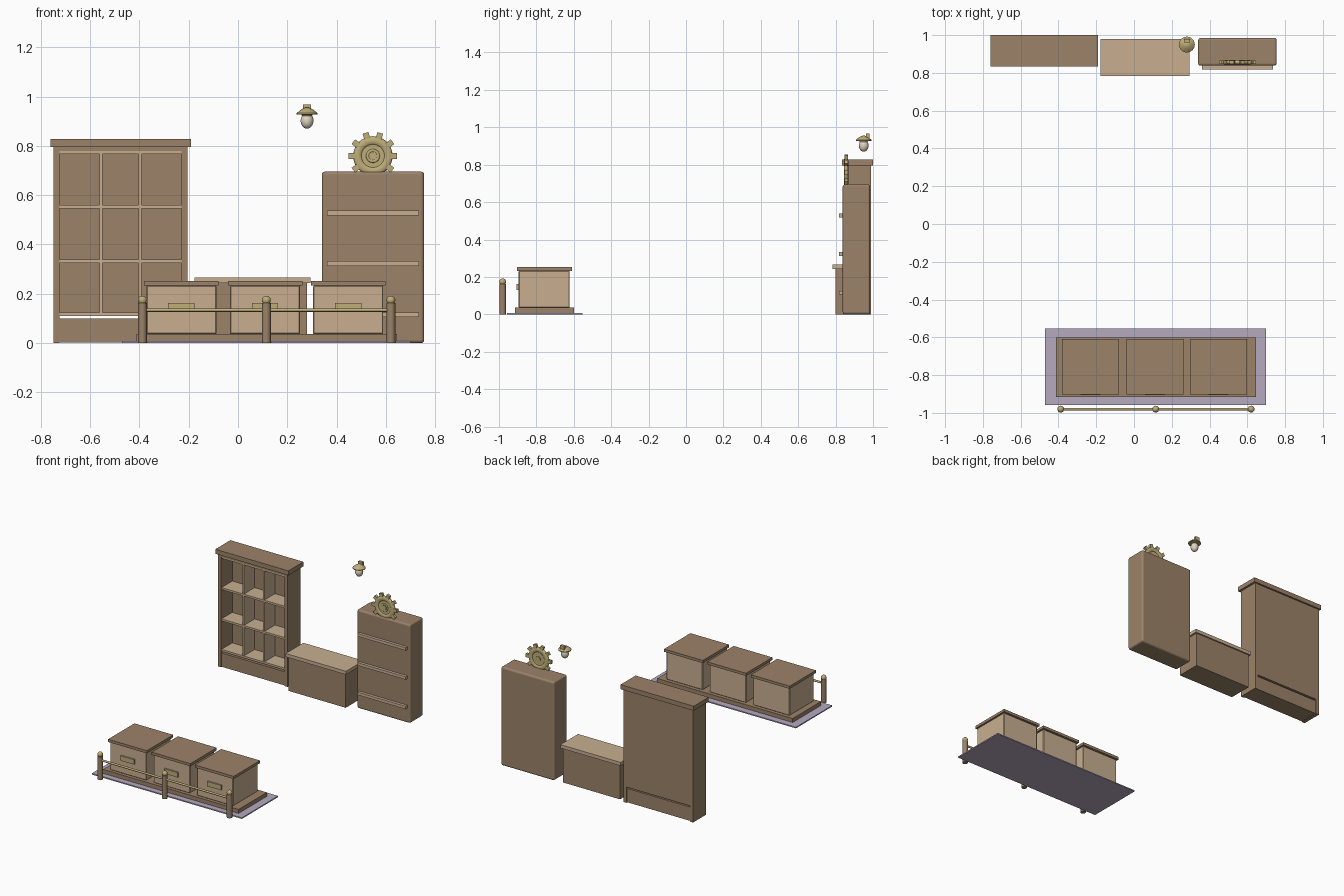
import bpy, math
from mathutils import Vector

if "Cube" in bpy.data.objects:
    bpy.data.objects.remove(bpy.data.objects["Cube"])


def material(name, rgb):
    m = bpy.data.materials.new(name)
    m.diffuse_color = (*rgb, 1)
    m.use_nodes = True
    m.node_tree.nodes["Principled BSDF"].inputs["Base Color"].default_value = m.diffuse_color
    return m


WOOD = material("dark_wood", (0.33, 0.225, 0.14))
PALE = material("pale_wood", (0.58, 0.43, 0.28))
BRASS = material("brass", (0.52, 0.42, 0.19))
CLOTH = material("rug_cloth", (0.46, 0.40, 0.52))
GLASS = material("lamp_glass", (0.75, 0.68, 0.52))


def finish(name, mat, smooth=False):
    ob = bpy.context.object
    ob.name = name
    ob.data.materials.append(mat)
    if smooth:
        bpy.ops.object.shade_smooth_by_angle(angle=math.radians(35))
    return ob


def box(name, mat, x, y, z, bevel=0, segments=1):
    """Box given by its (min, max) on each axis."""
    bpy.ops.mesh.primitive_cube_add(size=1)
    ob = finish(name, mat)
    for v in ob.data.vertices:
        v.co = Vector([r[0] if c < 0 else r[1] for c, r in zip(v.co, (x, y, z))])
    if bevel:
        m = ob.modifiers.new("bevel", 'BEVEL')
        m.width, m.segments = bevel, segments
    return ob


def rod(name, mat, a, b, r, sides=16):
    a, b = Vector(a), Vector(b)
    d = b - a
    bpy.ops.mesh.primitive_cylinder_add(vertices=sides, radius=r, depth=d.length, location=(a + b) / 2,
                                        rotation=d.to_track_quat('Z', 'Y').to_euler())
    return finish(name, mat, True)


def ball(name, mat, p, r, stretch=1):
    bpy.ops.mesh.primitive_uv_sphere_add(segments=20, ring_count=12, radius=r, location=p)
    bpy.context.object.scale.z = stretch
    return finish(name, mat, True)


def lathe(name, mat, profile, p, sides=24):
    """Closed solid turned about z from (radius, height) points."""
    n = len(profile)
    ang = [2 * math.pi * i / sides for i in range(sides)]
    verts = [(r * math.cos(a), r * math.sin(a), z) for a in ang for r, z in profile]
    faces = [(i * n + j, (i + 1) % sides * n + j, (i + 1) % sides * n + j + 1, i * n + j + 1)
             for i in range(sides) for j in range(n - 1)]
    faces += [[i * n for i in reversed(range(sides))], [i * n + n - 1 for i in range(sides)]]
    me = bpy.data.meshes.new(name)
    me.from_pydata(verts, [], faces)
    ob = bpy.data.objects.new(name, me)
    bpy.context.collection.objects.link(ob)
    ob.location = p
    bpy.ops.object.select_all(action='DESELECT')
    bpy.context.view_layer.objects.active = ob
    ob.select_set(True)
    return finish(name, mat, True)


# Bookcase: frame, plinth, cornice
for side, x in (("left", (-0.748, -0.724)), ("right", (-0.229, -0.205))):
    box(f"bookcase_{side}_side", WOOD, x, (0.845, 0.99), (0, 0.795))
box("bookcase_back", WOOD, (-0.724, -0.229), (0.97, 0.988), (0.11, 0.795))
box("bookcase_plinth", WOOD, (-0.724, -0.229), (0.848, 0.985), (0.003, 0.10))
box("bookcase_header", WOOD, (-0.724, -0.229), (0.845, 0.97), (0.779, 0.795))
box("bookcase_cornice", WOOD, (-0.76, -0.19), (0.833, 1.0), (0.795, 0.827))

# Bookcase: pigeonhole shelves and dividers
for z in (0.117, 0.332, 0.553, 0.773):
    box("bookcase_shelf", PALE, (-0.724, -0.229), (0.85, 0.97), (z - 0.007, z + 0.007))
for x in (-0.556, -0.397):
    box("bookcase_divider", PALE, (x - 0.006, x + 0.006), (0.852, 0.97), (0.12, 0.77))

# Low counter
box("counter_body", WOOD, (-0.165, 0.28), (0.80, 0.97), (0, 0.243))
box("counter_top", PALE, (-0.177, 0.293), (0.784, 0.98), (0.243, 0.267))

# Tall cabinet with ledges
cab = box("cabinet_body", WOOD, (0.34, 0.755), (0.838, 0.985), (0, 0.695), 0.012, 3)
for z in (0.115, 0.323, 0.528):
    box("cabinet_ledge", PALE, (0.36, 0.735), (0.818, 0.842), (z - 0.01, z + 0.01))

# Gear ornament: disc, rounded rim, hub, ten teeth
gx, gy, gz = 0.547, 0.856, 0.759
rod("gear_disc", BRASS, (gx, gy - 0.006, gz), (gx, gy + 0.006, gz), 0.072, 32)
for name, R, r in (("gear_rim", 0.062, 0.018), ("gear_hub_ring", 0.022, 0.006)):
    bpy.ops.mesh.primitive_torus_add(major_radius=R, minor_radius=r, major_segments=40, minor_segments=12,
                                     location=(gx, gy - (0.006 if R < 0.03 else 0), gz),
                                     rotation=(math.pi / 2, 0, 0))
    bpy.context.object.scale.z = 0.65
    finish(name, BRASS, True)
rod("gear_hub", BRASS, (gx, gy - 0.012, gz), (gx, gy + 0.012, gz), 0.017)
for i in range(10):
    a = math.tau * i / 10
    t = box("gear_tooth", BRASS, (0.070, 0.098), (-0.009, 0.009), (-0.012, 0.012))
    t.location = (gx, gy, gz)
    t.rotation_euler.y = a

# Wall lamp: bracket, shade, collar, bulb
lx, ly = 0.28, 0.95
box("lamp_bracket", BRASS, (lx - 0.016, lx + 0.016), (0.962, 0.98), (0.935, 0.967))
lathe("lamp_shade", BRASS, [(0.020, 0.918), (0.022, 0.926), (0.042, 0.928), (0.042, 0.933),
                            (0.026, 0.946), (0.013, 0.953), (0.006, 0.955)], (lx, ly, 0))
ball("lamp_bulb", GLASS, (lx, ly, 0.902), 0.026, 1.25)

# Rug and display platform
box("rug", CLOTH, (-0.47, 0.70), (-0.957, -0.553), (0, 0.008))
box("platform", WOOD, (-0.412, 0.645), (-0.915, -0.60), (0.008, 0.036))

# Three display chests with name-free plates
for x in (-0.23, 0.11, 0.447):
    box("chest_body", PALE, (x - 0.142, x + 0.142), (-0.895, -0.622), (0.036, 0.233), 0.004)
    box("chest_lid", WOOD, (x - 0.151, x + 0.151), (-0.903, -0.61), (0.233, 0.252))
    box("chest_plate", BRASS, (x - 0.053, x + 0.053), (-0.906, -0.894), (0.129, 0.163))

# Railing posts, finials and bar
for x in (-0.388, 0.115, 0.62):
    rod("rail_post", WOOD, (x, -0.98, 0), (x, -0.98, 0.163), 0.018, 12)
    ball("rail_finial", BRASS, (x, -0.98, 0.174), 0.018)
rod("rail_bar", BRASS, (-0.388, -0.98, 0.134), (0.62, -0.98, 0.134), 0.007, 12)
